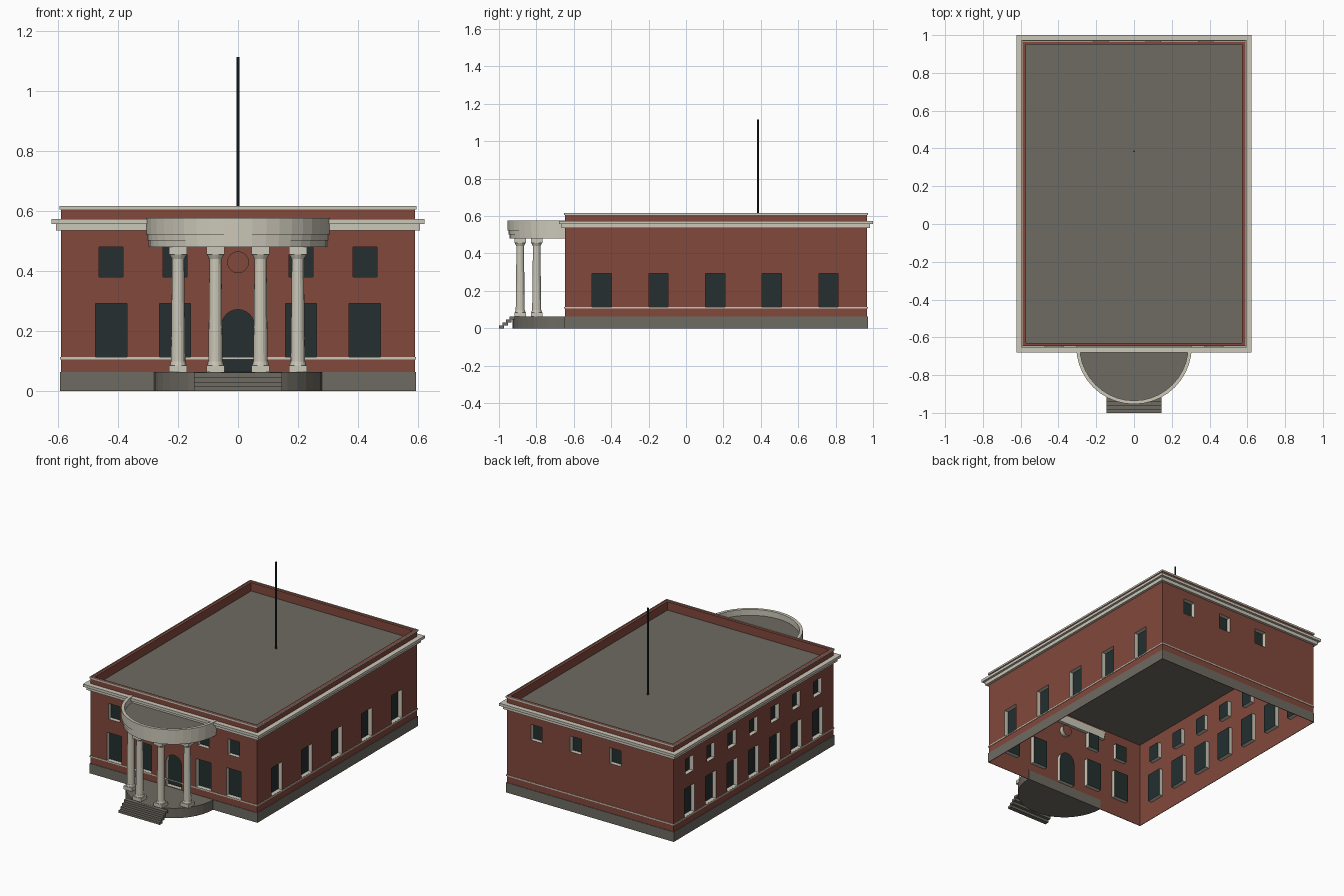
import bpy, bmesh
from math import sin, cos, pi, radians
from mathutils import Vector, Matrix

if "Cube" in bpy.data.objects:
    bpy.data.objects.remove(bpy.data.objects["Cube"])


def material(name, r, g, b):
    m = bpy.data.materials.new(name)
    m.use_nodes = True
    m.diffuse_color = (r, g, b, 1)
    bsdf = next(n for n in m.node_tree.nodes if n.type == 'BSDF_PRINCIPLED')
    bsdf.inputs["Base Color"].default_value = (r, g, b, 1)
    return m


BRICK = material("red_brick", 0.22, 0.065, 0.045)
CREAM = material("cream_stone", 0.60, 0.57, 0.48)
GREY = material("grey_stone", 0.155, 0.145, 0.12)
GLASS = material("dark_glass", 0.018, 0.028, 0.029)

HALF_X, FRONT, BACK = 0.59, -0.648, 0.968
MID_Y, LENGTH = (FRONT + BACK) / 2, BACK - FRONT
WALL_TOP, ROOF_Z, BASE_Z = 0.614, 0.56, 0.063
Z = Vector((0, 0, 1))


def finish(name, bm, *mats, recalc=True):
    if recalc:
        bmesh.ops.recalc_face_normals(bm, faces=bm.faces)
    me = bpy.data.meshes.new(name)
    bm.to_mesh(me)
    bm.free()
    for m in mats:
        me.materials.append(m)
    ob = bpy.data.objects.new(name, me)
    bpy.context.collection.objects.link(ob)
    return ob


def add_box(bm, x0, x1, y0, y1, z0, z1):
    mat = Matrix.Translation(((x0 + x1) / 2, (y0 + y1) / 2, (z0 + z1) / 2))
    bmesh.ops.create_cube(bm, size=1, matrix=mat @ Matrix.Diagonal((x1 - x0, y1 - y0, z1 - z0, 1)))


def add_cone(bm, x, y, z0, z1, r0, r1, sides=16):
    bmesh.ops.create_cone(bm, cap_ends=True, segments=sides, radius1=r0, radius2=r1,
                          depth=z1 - z0, matrix=Matrix.Translation((x, y, (z0 + z1) / 2)))


def add_prism(bm, outline, z0, z1):
    low = [bm.verts.new((x, y, z0)) for x, y in outline]
    high = [bm.verts.new((x, y, z1)) for x, y in outline]
    bm.faces.new(low[::-1])
    bm.faces.new(high)
    for i in range(len(low)):
        j = (i + 1) % len(low)
        bm.faces.new((low[i], low[j], high[j], high[i]))


def moulding(name, profile, mat):
    """Sweep a closed (outward offset, height) profile around the building."""
    bm = bmesh.new()
    loops = []
    for sx, sy in ((-1, -1), (1, -1), (1, 1), (-1, 1)):
        loops.append([bm.verts.new((sx * (HALF_X + o), MID_Y + sy * (LENGTH / 2 + o), z))
                      for o, z in profile])
    n = len(profile)
    for c in range(4):
        a, b = loops[c], loops[(c + 1) % 4]
        for i in range(n):
            j = (i + 1) % n
            bm.faces.new((a[i], b[i], b[j], a[j]))
    return finish(name, bm, mat)


def band(inner, outer, z0, z1):
    return [(inner, z0), (outer, z0), (outer, z1), (inner, z1)]


# Openings are counter-clockwise outlines on a wall, with the material slot of their back
def window(u, w, z0, z1):
    return [(u - w / 2, z0), (u + w / 2, z0), (u + w / 2, z1), (u - w / 2, z1)], 2


def tall(u):
    return window(u, 0.104, 0.113, 0.293)


def small(u):
    return window(u, 0.08, 0.38, 0.48)


def arched_door(w, z0, spring):
    arc = [(w * cos(pi * i / 12), spring + w * sin(pi * i / 12)) for i in range(13)]
    return [(-w, z0), (w, z0)] + arc, 2


def roundel(z, r):
    return [(r * cos(pi * i / 8), z + r * sin(pi * i / 8)) for i in range(16)], 0


def wall(name, centre, u, length, openings, depth=0.026):
    centre, u = Vector(centre), Vector(u)
    n = u.cross(Z)
    bm = bmesh.new()

    def loop(points, push=0.0):
        return [bm.verts.new(centre + u * a + Z * b - n * push) for a, b in points]

    def edges(vs):
        return [bm.edges.new((vs[i], vs[(i + 1) % len(vs)])) for i in range(len(vs))]

    h = length / 2
    rim = edges(loop([(-h, 0), (h, 0), (h, WALL_TOP), (-h, WALL_TOP)]))
    holes = [loop(points) for points, _ in openings]
    for vs in holes:
        rim += edges(vs)
    bmesh.ops.triangle_fill(bm, edges=rim, use_beauty=True, normal=n)
    for f in bm.faces:
        f.normal_update()
        if f.normal.dot(n) < 0:
            f.normal_flip()
    # Cream reveals and recessed panes
    for vs, (points, slot) in zip(holes, openings):
        back = loop(points, depth)
        for i in range(len(vs)):
            j = (i + 1) % len(vs)
            bm.faces.new((vs[i], vs[j], back[j], back[i])).material_index = 1
        bm.faces.new(back).material_index = slot
    return finish(name, bm, BRICK, CREAM, GLASS, recalc=False)


# Four walls
front_openings = [arched_door(0.055, 0.066, 0.217), roundel(0.43, 0.035)]
for s in (-1, 1):
    for u in (0.21, 0.423):
        front_openings += [tall(s * u), small(s * u)]
wall("front_wall", (0, FRONT, 0), (1, 0, 0), 2 * HALF_X, front_openings)
wall("left_wall", (HALF_X, MID_Y, 0), (0, 1, 0), LENGTH,
     [tall(-0.004 + 0.303 * i) for i in range(-2, 3)])
wall("back_wall", (0, BACK, 0), (-1, 0, 0), 2 * HALF_X,
     [small(-0.102 + 0.278 * i) for i in range(-1, 2)])
wall("right_wall", (-HALF_X, MID_Y, 0), (0, -1, 0), LENGTH,
     [make(0.216 * i) for i in range(-3, 4) for make in (tall, small)])

# Bands that run around the building
moulding("base_plinth", band(0.001, 0.004, 0, BASE_Z), GREY)
moulding("belt_course", band(0.001, 0.004, 0.105, 0.113), CREAM)
moulding("cornice", [(0.001, 0.535), (0.017, 0.535), (0.017, 0.557), (0.032, 0.557),
                     (0.032, 0.574), (0.001, 0.574)], CREAM)
moulding("parapet", band(-0.018, -0.001, ROOF_Z - 0.005, WALL_TOP), BRICK)
moulding("parapet_cap", band(0.001, 0.005, 0.606, 0.617), CREAM)

# Flat roof and mast
bm = bmesh.new()
add_box(bm, -HALF_X + 0.002, HALF_X - 0.002, FRONT + 0.002, BACK - 0.002, ROOF_Z - 0.006, ROOF_Z)
finish("roof", bm, GREY)
bm = bmesh.new()
add_cone(bm, 0, 0.385, ROOF_Z, 1.115, 0.005, 0.005, 8)
finish("mast", bm, GLASS)


# Rounded portico
def arc(r, steps=20):
    return [(r * cos(pi + pi * i / steps), FRONT + r * sin(pi + pi * i / steps))
            for i in range(steps + 1)]


def half_disc(r, y):
    return [(-r, y)] + arc(r) + [(r, y)]


bm = bmesh.new()
add_prism(bm, half_disc(0.28, FRONT + 0.0005), 0, BASE_Z)
finish("portico_floor", bm, GREY)

bm = bmesh.new()
inside = FRONT + 0.02
for r, z0, z1 in ((0.297, 0.48, 0.502), (0.301, 0.502, 0.522), (0.306, 0.522, 0.535)):
    add_prism(bm, half_disc(r, inside), z0, z1)
add_prism(bm, arc(0.306) + arc(0.287)[::-1], 0.535, 0.577)
finish("portico_entablature", bm, CREAM)

bm = bmesh.new()
add_prism(bm, arc(0.287), 0.533, 0.539)
finish("portico_roof", bm, GREY)

# Columns on the portico curve
for i, angle in enumerate((-53, -17.5, 17.5, 53)):
    x, y = 0.25 * sin(radians(angle)), FRONT - 0.25 * cos(radians(angle))
    bm = bmesh.new()
    add_box(bm, x - 0.03, x + 0.03, y - 0.03, y + 0.03, BASE_Z, 0.085)
    add_cone(bm, x, y, 0.085, 0.098, 0.028, 0.025)
    add_cone(bm, x, y, 0.098, 0.44, 0.024, 0.02)
    add_cone(bm, x, y, 0.44, 0.455, 0.021, 0.028)
    add_box(bm, x - 0.03, x + 0.03, y - 0.03, y + 0.03, 0.455, 0.481)
    finish(f"column_{i + 1}", bm, CREAM)

# Entrance steps, each a slab overlapping the next
bm = bmesh.new()
for i in range(4):
    y = -1 + 0.019 * i
    add_box(bm, -0.146, 0.146, y, y + 0.028, 0.0155 * i, 0.0155 * (i + 1))
finish("entrance_steps", bm, GREY)
